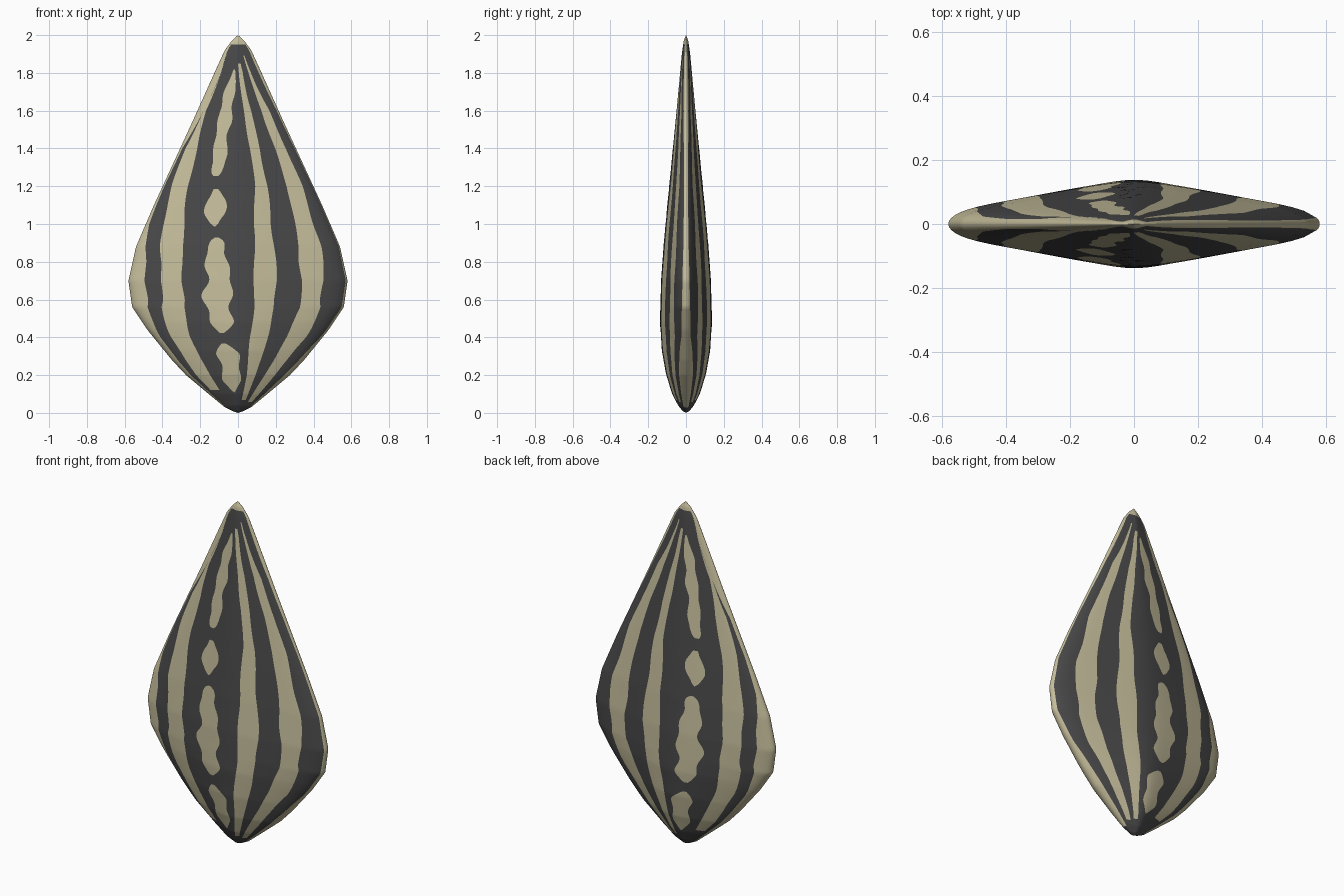
import bpy, bmesh, math

if "Cube" in bpy.data.objects:
    bpy.data.objects.remove(bpy.data.objects["Cube"])

# Half width (front view) and half thickness (side view) against height
WIDTH = [(0, 0), (.01, .03), (.03, .07), (.1, .155), (.2, .275), (.28, .35), (.44, .48),
         (.56, .56), (.7, .58), (.88, .54), (1.1, .445), (1.54, .242), (1.8, .125),
         (1.92, .07), (1.97, .033), (2, 0)]
THICK = [(0, 0), (.01, .018), (.04, .042), (.1, .073), (.2, .105), (.33, .128), (.48, .138),
         (.7, .132), (.9, .118), (1.2, .09), (1.6, .05), (1.9, .022), (1.97, .012), (2, 0)]

# Stripe edges: height, then x of each edge in hundredths
STRIPES = [
    (.2, -25, -22, -15, -8, 1.5, 4.5, 9.5, 14, 19.5, 24.5),
    (.4, -41, -35.5, -25, -13, -3, 6.5, 15.5, 26, 36, 43.5),
    (.6, -47.5, -39.5, -28.5, -17, -3.5, 8.5, 19.5, 33, 43.5, 55.5),
    (.8, -48.5, -40.5, -29, -16.5, -5, 8.5, 20, 32.5, 45, 55),
    (1.0, -47, -39.5, -28.5, -17, -7, 8.5, 17.5, 30, 40, 48.5),
    (1.2, -39, -35, -26.5, -16.5, -7, 9, 15.5, 26, 34, 39.5),
    (1.4, -29.5, -28, -21.5, -12.5, -6.5, 6.5, 11.5, 19.5, 25.5, 30),
    (1.6, -18.2, -18, -17, -10, -3, 3, 7, 12.5, 16.5, 20.5),
    (1.8, -9, -8.9, -8.8, -4, -.8, .5, 2.5, 5.5, 7, 11),
    (1.93, -5, -4.9, -4.8, -.8, -.5, -.3, .1, 2, 2.2, 5.2)]
# Height ranges of the pale patches, and of each pale stripe (by band number)
PATCHES = [(.11, .37), (.42, .93), (.99, 1.19), (1.25, 1.82)]
PALE = {0: (.03, 2), 2: (.12, 1.95), 6: (.07, 1.85), 8: (.06, 1.89), 10: (.03, 2)}


def interp(table, z, col=1):
    if z <= table[0][0]:
        return table[0][col]
    for p, q in zip(table, table[1:]):
        if z <= q[0]:
            return p[col] + (q[col] - p[col]) * (z - p[0]) / (q[0] - p[0])
    return table[-1][col]


SHARES = [(r[0],) + tuple(x / 100 / interp(WIDTH, r[0]) for x in r[1:]) for r in STRIPES]


def patch_at(z):
    return next((p for p in PATCHES if p[0] < z < p[1]), None)


def stripe_edges(z):
    """Edges of the 11 bands as fractions of the half width."""
    e = [interp(SHARES, z, c) for c in range(1, 11)]
    for i in range(1, 9):
        e[i] += .008 * math.sin(17 * z + 2.3 * i)
    # ragged patches with rounded ends
    p = patch_at(z)
    s = min(1, min(z - p[0], p[1] - z) / .06) ** .5 if p else .05
    mid = (e[3] + e[4]) / 2 + .015 * math.sin(29 * z)
    half = (e[4] - e[3]) / 2 * max(s, .05) * (1 + .18 * math.sin(41 * z + 1))
    e[3], e[4] = mid - half, mid + half
    e = [-1] + e + [1]
    for i in range(1, 11):
        e[i] = min(max(e[i], e[i - 1] + .002), .99)
    return e


def section(u):
    """Rounded diamond cross-section."""
    u = min(abs(u), 1)
    return (1.10 - math.sqrt(.01 + (.79 * u) ** 2)) * math.sqrt(max(0, 1 - u ** 14))


def columns(z):
    """Column positions and the band each column belongs to."""
    e, us, bands = stripe_edges(z), [], []
    for b in range(11):
        n = 6 if b in (0, 10) else 3
        for k in range(n):
            t = k / n
            if b == 0:
                t = t * t
            elif b == 10:
                t = 1 - (1 - t) ** 2
            us.append(e[b] + (e[b + 1] - e[b]) * t)
            bands.append(b)
    return us + [1], bands


def is_pale(band, z):
    if z > 1.95:
        return True
    if band == 4:
        return patch_at(z) is not None
    return band in PALE and PALE[band][0] < z < PALE[band][1]


def material(name, rgb):
    m = bpy.data.materials.new(name)
    m.diffuse_color = (*rgb, 1)
    m.use_nodes = True
    m.node_tree.nodes["Principled BSDF"].inputs["Base Color"].default_value = m.diffuse_color
    return m


# Seed shell: stacked rings, closed at both tips
bm = bmesh.new()
ROWS = 220
heights = [1 - math.cos(math.pi * k / ROWS) for k in range(1, ROWS)]
rings = []
for z in heights:
    us, bands = columns(z)
    w, t = interp(WIDTH, z), interp(THICK, z)
    front = [bm.verts.new((u * w, -t * section(u), z)) for u in us]
    back = [bm.verts.new((u * w, t * section(u), z)) for u in us[1:-1]]
    rings.append(front + back[::-1])
ring_bands = bands + bands[::-1]
count = len(ring_bands)
for r in range(len(rings) - 1):
    zc = (heights[r] + heights[r + 1]) / 2
    for i in range(count):
        j = (i + 1) % count
        f = bm.faces.new((rings[r][i], rings[r][j], rings[r + 1][j], rings[r + 1][i]))
        f.material_index = 0 if is_pale(ring_bands[i], zc) else 1
bottom, top = bm.verts.new((0, 0, 0)), bm.verts.new((0, 0, 2))
for i in range(count):
    j = (i + 1) % count
    bm.faces.new((bottom, rings[0][j], rings[0][i])).material_index = 1
    bm.faces.new((top, rings[-1][i], rings[-1][j]))
for f in bm.faces:
    f.smooth = True
bmesh.ops.recalc_face_normals(bm, faces=bm.faces)

mesh = bpy.data.meshes.new("seed_shell")
bm.to_mesh(mesh)
bm.free()
mesh.materials.append(material("pale cream", (.56, .51, .33)))
mesh.materials.append(material("charcoal", (.065, .065, .067)))
seed = bpy.data.objects.new("seed_shell", mesh)
bpy.context.collection.objects.link(seed)
